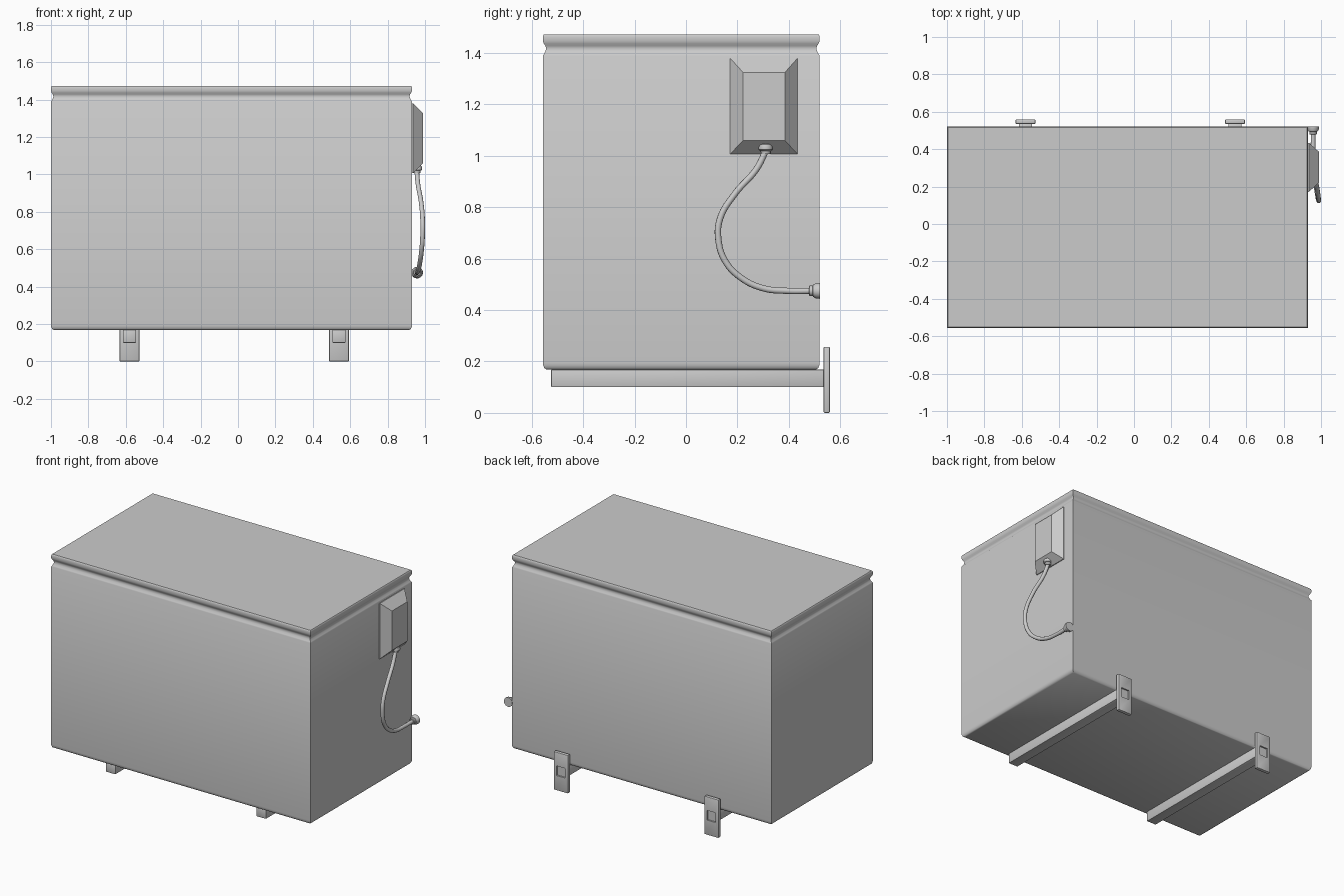
import bpy, bmesh, math
from mathutils import Vector, Matrix

if "Cube" in bpy.data.objects:
    bpy.data.objects.remove(bpy.data.objects["Cube"])


def finish(name, bm, angle=35):
    bmesh.ops.recalc_face_normals(bm, faces=bm.faces[:])
    me = bpy.data.meshes.new(name)
    bm.to_mesh(me)
    bm.free()
    ob = bpy.data.objects.new(name, me)
    bpy.context.collection.objects.link(ob)
    bpy.ops.object.select_all(action='DESELECT')
    ob.select_set(True)
    bpy.context.view_layer.objects.active = ob
    bpy.ops.object.shade_smooth_by_angle(angle=math.radians(angle))
    return ob


def loft(bm, rings):
    """Skin a list of equal-length point rings and cap both ends."""
    vs = [[bm.verts.new(p) for p in r] for r in rings]
    n = len(vs[0])
    for a, b in zip(vs, vs[1:]):
        for i in range(n):
            j = (i + 1) % n
            bm.faces.new((a[i], a[j], b[j], b[i]))
    bm.faces.new(vs[0][::-1])
    bm.faces.new(vs[-1])


def box(bm, x0, x1, y0, y1, z0, z1):
    loft(bm, [[(x0, y0, z), (x1, y0, z), (x1, y1, z), (x0, y1, z)] for z in (z0, z1)])


def fitting(name, profile, origin, direction, sides=20):
    """Turned part: profile of (radius, distance) along a direction."""
    rot = Vector((0, 0, 1)).rotation_difference(Vector(direction)).to_matrix().to_4x4()
    m = Matrix.Translation(origin) @ rot
    bm = bmesh.new()
    loft(bm, [[m @ Vector((r * math.cos(2 * math.pi * i / sides),
                           r * math.sin(2 * math.pi * i / sides), d))
               for i in range(sides)] for r, d in profile])
    return finish(name, bm)


# Cabinet: rectangular section swept up a profile of (inset, height)
profile = [(0.016, 0.168), (0.006, 0.174), (0.001, 0.185), (0, 0.195), (0, 1.39),
           (0.004, 1.396), (0.010, 1.407), (0.013, 1.418), (0.010, 1.428),
           (0.004, 1.437), (0, 1.447), (0, 1.463), (0.002, 1.47), (0.005, 1.473)]
X0, X1, Y0, Y1 = -1.0, 0.93, -0.557, 0.52
bm = bmesh.new()
loft(bm, [[(X0 + d, Y0 + d, z), (X1 - d, Y0 + d, z), (X1 - d, Y1 - d, z), (X0 + d, Y1 - d, z)]
          for d, z in profile])
finish("cabinet", bm)

# Junction box: tapered block on the right side
bm = bmesh.new()
loft(bm, [[(x, y0, z0), (x, y1, z0), (x, y1, z1), (x, y0, z1)]
          for x, y0, y1, z0, z1 in ((0.925, 0.172, 0.434, 1.007, 1.38),
                                    (0.935, 0.172, 0.434, 1.007, 1.38),
                                    (0.99, 0.222, 0.385, 1.06, 1.325))])
finish("junction_box", bm, 10)

# Cable
path = [(0.955, 0.315, 1.03), (0.962, 0.275, 0.95), (0.979, 0.19, 0.852), (0.987, 0.133, 0.757),
        (0.987, 0.126, 0.675), (0.981, 0.153, 0.59), (0.972, 0.215, 0.525),
        (0.963, 0.30, 0.485), (0.958, 0.39, 0.475), (0.958, 0.50, 0.475)]
cu = bpy.data.curves.new("cable", 'CURVE')
cu.dimensions = '3D'
cu.bevel_depth = 0.0125
cu.bevel_resolution = 3
cu.resolution_u = 8
cu.use_fill_caps = True
sp = cu.splines.new('BEZIER')
sp.bezier_points.add(len(path) - 1)
for bp, p in zip(sp.bezier_points, path):
    bp.co = p
    bp.handle_left_type = bp.handle_right_type = 'AUTO'
cable = bpy.data.objects.new("cable", cu)
bpy.context.collection.objects.link(cable)
bpy.ops.object.select_all(action='DESELECT')
cable.select_set(True)
bpy.context.view_layer.objects.active = cable
bpy.ops.object.convert(target='MESH')
bpy.ops.object.shade_smooth_by_angle(angle=math.radians(40))

# Cable fittings
fitting("cable_gland", [(0.018, 0), (0.020, 0.012), (0.027, 0.016), (0.028, 0.026),
                        (0.025, 0.036), (0.015, 0.043)], (0.957, 0.31, 1.008), (0, 0, 1))
fitting("cable_plug", [(0.017, 0), (0.020, 0.003), (0.020, 0.015), (0.023, 0.016),
                       (0.030, 0.028), (0.031, 0.044)], (0.958, 0.478, 0.475), (0, 1, 0))

# Support rails with wall plates
for side, cx in (("left", -0.58), ("right", 0.54)):
    bm = bmesh.new()
    box(bm, cx - 0.035, cx + 0.035, -0.525, 0.54, 0.10, 0.169)
    bmesh.ops.bevel(bm, geom=bm.edges[:], offset=0.004, segments=2, affect='EDGES', profile=0.5)
    finish(side + "_support_rail", bm)

    bm = bmesh.new()
    box(bm, cx - 0.053, cx + 0.053, 0.535, 0.56, 0.0, 0.257)
    bmesh.ops.bevel(bm, geom=bm.edges[:], offset=0.005, segments=2, affect='EDGES', profile=0.5)
    # Shallow pocket in the outer face, in line with the rail
    bm.normal_update()
    back = max((f for f in bm.faces if f.normal.y > 0.99), key=lambda f: f.calc_area())
    for y in (0.56, 0.550):
        bmesh.ops.inset_region(bm, faces=[back], thickness=0.003)
        for v in back.verts:
            v.co = (cx + math.copysign(0.031, v.co.x - cx), y,
                    0.165 if v.co.z > 0.13 else 0.10)
    finish(side + "_wall_plate", bm)
